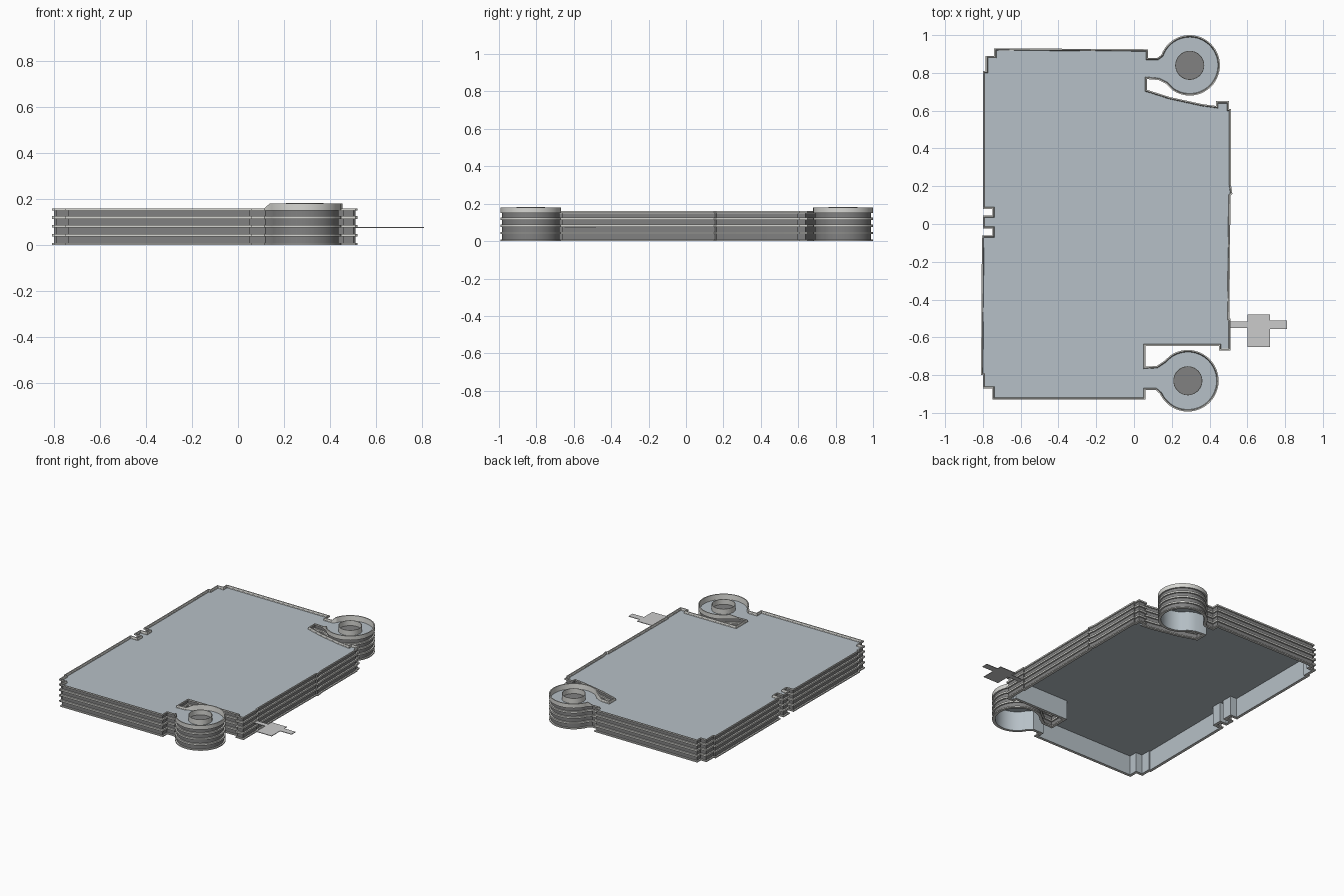
import bpy, bmesh, math
from mathutils import Vector

if "Cube" in bpy.data.objects:
    bpy.data.objects.remove(bpy.data.objects["Cube"])

PORTS = [(0.295, 0.84, 0.16), (0.285, -0.83, 0.163)]


def material(name, c):
    m = bpy.data.materials.new(name)
    m.diffuse_color = (*c, 1)
    m.use_nodes = True
    m.node_tree.nodes["Principled BSDF"].inputs["Base Color"].default_value = m.diffuse_color
    return m


LIGHT = material("light_metal", (0.68, 0.68, 0.65))
BLUE = material("blue_grey", (0.47, 0.53, 0.57))
DARK = material("dark_grey", (0.22, 0.22, 0.22))


def arc(port, a0, a1, n=40):
    x, y, r = port
    return [(x + r * math.cos(math.radians(a0 + (a1 - a0) * i / n)),
             y + r * math.sin(math.radians(a0 + (a1 - a0) * i / n))) for i in range(n + 1)]


def inset(pts, d):
    """Mitred inward offset of a clockwise outline."""
    out = []
    for i, p in enumerate(pts):
        a = (Vector(p) - Vector(pts[i - 1])).normalized()
        b = (Vector(pts[(i + 1) % len(pts)]) - Vector(p)).normalized()
        na, nb = Vector((a.y, -a.x)), Vector((b.y, -b.x))
        out.append(Vector(p) + (na + nb) * (d / max(1 + na.dot(nb), 0.3)))
    return out


def finish(name, bm, mats):
    bmesh.ops.recalc_face_normals(bm, faces=bm.faces)
    me = bpy.data.meshes.new(name)
    bm.to_mesh(me)
    bm.free()
    ob = bpy.data.objects.new(name, me)
    bpy.context.collection.objects.link(ob)
    for m in mats:
        me.materials.append(m)
    bpy.ops.object.select_all(action='DESELECT')
    ob.select_set(True)
    bpy.context.view_layer.objects.active = ob
    bpy.ops.object.shade_smooth_by_angle(angle=math.radians(30))
    return ob


# Clockwise outline of the stack, with notches, necks and round ports
left = [(-.75, -.93), (-.75, -.87), (-.80, -.87), (-.80, -.80), (-.81, -.80),
        (-.805, -.06), (-.75, -.06), (-.75, -.025), (-.80, -.025), (-.80, .045),
        (-.75, .045), (-.75, .08), (-.80, .08), (-.80, .81), (-.785, .81),
        (-.785, .89), (-.74, .89), (-.74, .93)]
upper = [(.075, .925), (.075, .88), (.125, .88)] + arc(PORTS[0], 160, -125) + [
    (.17, .742), (.13, .762), (.07, .767), (.07, .71), (.19, .672), (.36, .635),
    (.435, .625), (.435, .65), (.503, .65)]
right = [(.503, .61), (.513, .61), (.513, .21), (.521, .16), (.511, .15),
         (.505, -.50), (.512, -.50), (.512, -.67), (.45, -.67), (.45, -.645)]
lower = [(.06, -.645), (.06, -.755), (.12, -.752), (.16, -.725)] + arc(PORTS[1], 125, -155) + [
    (.115, -.88), (.06, -.88), (.06, -.93)]
outline = left + upper + right + lower
raised = [any(math.hypot(x - px, y - py) < r + .002 for px, py, r in PORTS) for x, y in outline]

# Ribbed stack: (inset, height, material of the band leading to this ring)
levels = [(.020, .138, 0), (.020, 0, 1), (0, 0, 0), (0, .008, 0)]
for z0, z1 in [(.037, .049), (.076, .088), (.114, .126), (.150, .160)]:
    levels += [(.010, levels[-1][1], 0), (.010, z0, 2), (0, z0, 0), (0, z1, 0)]
levels += [(.007, .160, 0), (.011, .144, 0)]

bm = bmesh.new()
rings = []
for d, z, mat in levels:
    ring = [bm.verts.new((p.x, p.y, .180 if up and z == .160 else z))
            for p, up in zip(inset(outline, d), raised)]
    if rings:
        prev = rings[-1]
        for i in range(len(ring)):
            f = bm.faces.new((prev[i - 1], prev[i], ring[i], ring[i - 1]))
            f.material_index = mat
    rings.append(ring)
bm.faces.new(rings[0]).material_index = 1
bm.faces.new(rings[-1]).material_index = 1
finish("plate_stack", bm, [LIGHT, BLUE, DARK])

# Port collars, each with a dark recessed floor
for k, (x, y, r) in enumerate(PORTS):
    bm = bmesh.new()
    n = 40
    rings = []
    for rad, z in [(.077, .142), (.077, .182), (.073, .182), (.073, .146)]:
        ring = [bm.verts.new((x + rad * math.cos(2 * math.pi * i / n),
                              y + rad * math.sin(2 * math.pi * i / n), z)) for i in range(n)]
        if rings:
            for i in range(n):
                bm.faces.new((rings[-1][i - 1], rings[-1][i], ring[i], ring[i - 1]))
        rings.append(ring)
    bm.faces.new(rings[-1]).material_index = 1
    bm.faces.new(rings[0])
    finish("port_collar_%d" % (k + 1), bm, [LIGHT, DARK])

# Thin sheet tab on the right edge
bm = bmesh.new()
tab = [(.495, -.55), (.60, -.55), (.60, -.65), (.72, -.65), (.72, -.555), (.81, -.555),
       (.81, -.51), (.72, -.51), (.72, -.48), (.60, -.48), (.60, -.515), (.495, -.515)]
f = bm.faces.new([bm.verts.new((x, y, .074)) for x, y in tab])
ext = bmesh.ops.extrude_face_region(bm, geom=[f])
bmesh.ops.translate(bm, vec=(0, 0, .004),
                    verts=[v for v in ext["geom"] if isinstance(v, bmesh.types.BMVert)])
finish("sensor_tab", bm, [])
